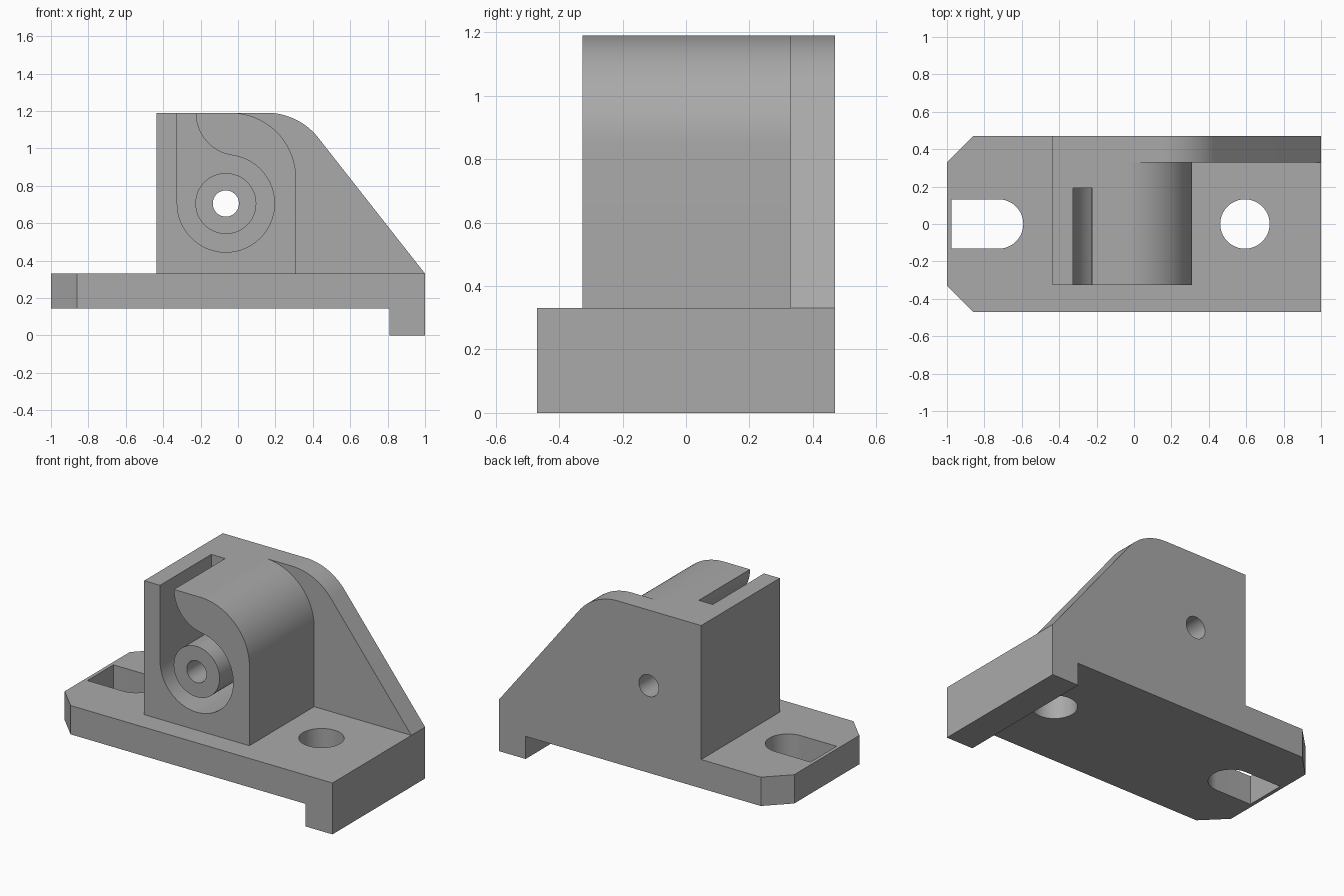
import bpy, bmesh, math
from mathutils import Vector

if "Cube" in bpy.data.objects:
    bpy.data.objects.remove(bpy.data.objects["Cube"])

grey = bpy.data.materials.new("grey")
grey.diffuse_color = (0.4, 0.4, 0.4, 1)
grey.use_nodes = True
grey.node_tree.nodes["Principled BSDF"].inputs["Base Color"].default_value = grey.diffuse_color


def arc(cx, cy, r, a0, a1, n=24):
    """Points on an arc, angles in degrees."""
    return [(cx + r * math.cos(math.radians(a0 + (a1 - a0) * i / n)),
             cy + r * math.sin(math.radians(a0 + (a1 - a0) * i / n))) for i in range(n + 1)]


def prism(name, outline, lo, hi, axis="Y"):
    """Extrude an outline: (x, z) along Y, or (x, y) along Z."""
    place = (lambda p, d: (p[0], d, p[1])) if axis == "Y" else (lambda p, d: (p[0], p[1], d))
    bm = bmesh.new()
    face = bm.faces.new([bm.verts.new(place(p, lo)) for p in outline])
    moved = bmesh.ops.extrude_face_region(bm, geom=[face])["geom"]
    shift = Vector(place((0, 0), hi - lo))
    bmesh.ops.translate(bm, vec=shift, verts=[g for g in moved if isinstance(g, bmesh.types.BMVert)])
    bmesh.ops.recalc_face_normals(bm, faces=bm.faces)
    mesh = bpy.data.meshes.new(name)
    bm.to_mesh(mesh)
    bm.free()
    mesh.materials.append(grey)
    ob = bpy.data.objects.new(name, mesh)
    bpy.context.collection.objects.link(ob)
    return ob


def combine(target, tool, operation):
    """Apply a boolean and discard the tool."""
    bpy.context.view_layer.objects.active = target
    mod = target.modifiers.new(operation, "BOOLEAN")
    mod.object, mod.operation, mod.solver = tool, operation, "EXACT"
    bpy.ops.object.modifier_apply(modifier=mod.name)
    bpy.data.objects.remove(tool)


def circle(cx, cy, r):
    return arc(cx, cy, r, 0, 360, 48)[:-1]


TOP, DECK, FRONT, BACK = 1.19, 0.33, -0.327, 0.47
PX, PZ = -0.065, 0.705          # pivot axis

# Base with a lip under the right end and chamfered left corners
bracket = prism("bracket", [(-1, 0.145), (0.81, 0.145), (0.81, 0), (1, 0), (1, DECK), (-1, DECK)], -BACK, BACK)
bm = bmesh.new()
bm.from_mesh(bracket.data)
corners = [e for e in bm.edges if all(v.co.x < -0.99 for v in e.verts)
           and abs(e.verts[0].co.z - e.verts[1].co.z) > 0.1]
bmesh.ops.bevel(bm, geom=corners, offset=0.14, segments=1, affect="EDGES")
bm.to_mesh(bracket.data)
bm.free()

# Mounting slot and round mounting hole
slot = [(-0.977, -0.132)] + arc(-0.724, 0, 0.132, -90, 90) + [(-0.977, 0.132)]
combine(bracket, prism("slot", slot, -0.1, 0.5, "Z"), "DIFFERENCE")
combine(bracket, prism("mounting_hole", circle(0.593, 0, 0.132), -0.1, 0.5, "Z"), "DIFFERENCE")

# Housing block with a rounded right shoulder
housing = prism("housing", [(-0.437, 0.25), (0.31, 0.25)] + arc(-0.04, TOP - 0.35, 0.35, 0, 90)
                + [(-0.437, TOP)], FRONT, 0.40)

# Curved pocket opening through the top of the housing
cx, r_big = 0.004, 0.26
r_small = math.hypot(cx - PX, TOP - PZ) - r_big
touch = math.degrees(math.atan2(TOP - PZ, cx - PX))
pocket = ([(cx - r_small, TOP + 0.1)] + arc(cx, TOP, r_small, 180, 180 + touch)
          + arc(PX, PZ, r_big, touch, -180, 60)[1:] + [(PX - r_big, TOP + 0.1)])
combine(housing, prism("pocket", pocket, -0.5, 0.193), "DIFFERENCE")

# Sloping back plate
slope = math.degrees(math.atan2(0.618, 0.786))
plate = prism("back_plate", [(-0.437, 0.25), (1, 0.25), (1, DECK)]
              + arc(0.154, TOP - 0.35, 0.35, slope, 90) + [(-0.437, TOP)], 0.33, BACK)

# Pivot boss, then the bore through everything
boss = prism("boss", circle(PX, PZ, 0.163), FRONT, 0.25)
for part in (plate, housing, boss):
    combine(bracket, part, "UNION")
combine(bracket, prism("bore", circle(PX, PZ, 0.07), -0.6, 0.6), "DIFFERENCE")

bpy.ops.object.select_all(action="DESELECT")
bracket.select_set(True)
bpy.context.view_layer.objects.active = bracket
bpy.ops.object.shade_smooth_by_angle(angle=math.radians(25))
